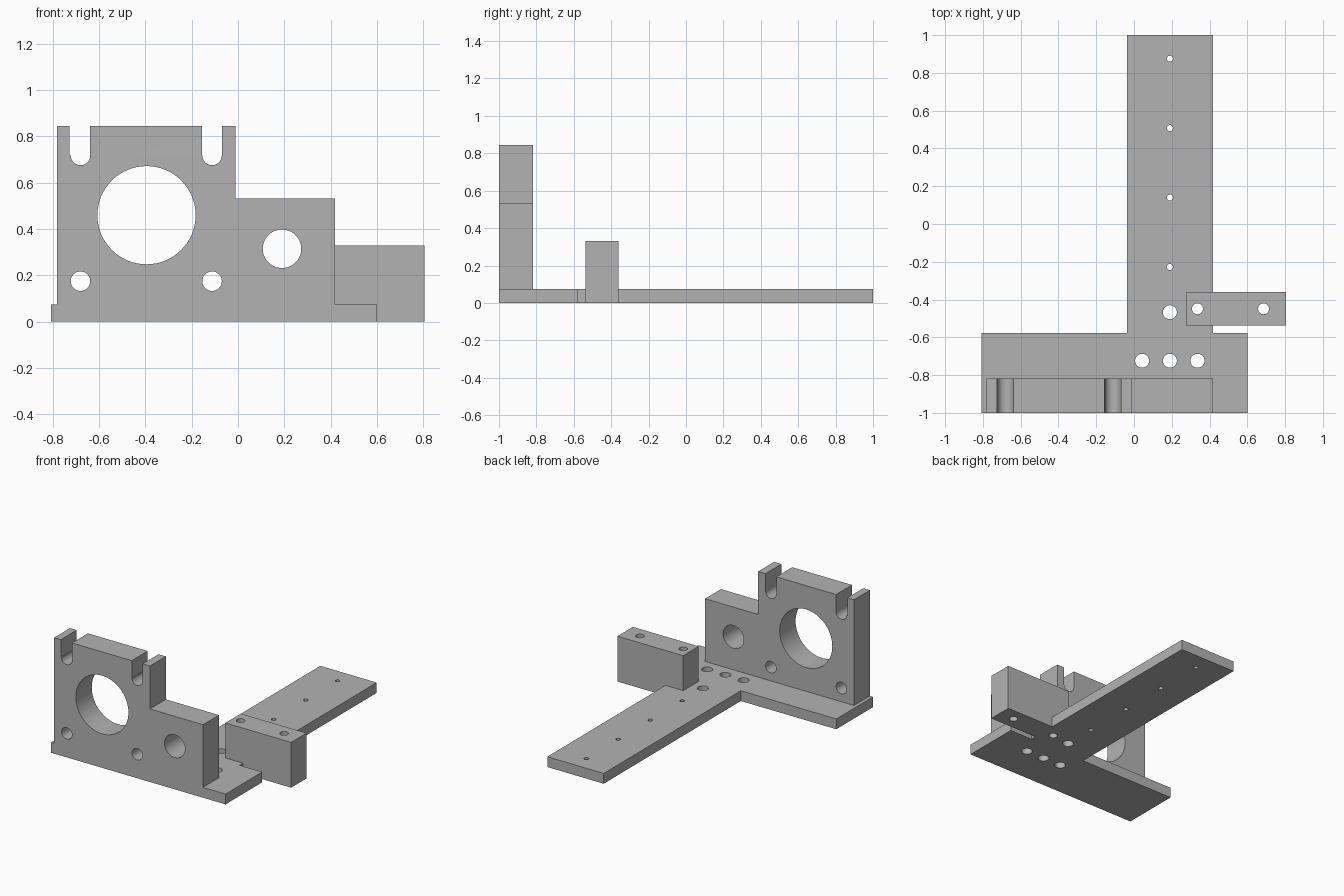
import bpy, bmesh, math
from mathutils import Matrix

cube = bpy.data.objects.get("Cube")
if cube:
    bpy.data.objects.remove(cube, do_unlink=True)

grey = bpy.data.materials.new("machined_grey")
grey.use_nodes = True
grey.diffuse_color = (0.45, 0.45, 0.45, 1)
grey.node_tree.nodes["Principled BSDF"].inputs["Base Color"].default_value = (0.45, 0.45, 0.45, 1)


def arc(cx, cy, r, start, end, steps):
    return [(cx + r * math.cos(start + (end - start) * i / steps),
             cy + r * math.sin(start + (end - start) * i / steps)) for i in range(steps + 1)]


def circle(cx, cy, r):
    return arc(cx, cy, r, 0, 2 * math.pi, 64)[:-1]


def drilled_slab(name, outline, holes, thickness, matrix):
    """Extrude an outline with round holes, then place it."""
    curve = bpy.data.curves.new(name, "CURVE")
    curve.dimensions = "2D"
    curve.fill_mode = "BOTH"
    curve.extrude = thickness / 2
    for loop in [outline] + [circle(*h) for h in holes]:
        spline = curve.splines.new("POLY")
        spline.points.add(len(loop) - 1)
        for point, (x, y) in zip(spline.points, loop):
            point.co = (x, y, 0, 1)
        spline.use_cyclic_u = True
    temp = bpy.data.objects.new(name + "_profile", curve)
    bpy.context.collection.objects.link(temp)
    bpy.context.view_layer.update()
    mesh = bpy.data.meshes.new_from_object(
        temp.evaluated_get(bpy.context.evaluated_depsgraph_get()))
    bpy.data.objects.remove(temp, do_unlink=True)
    bpy.data.curves.remove(curve)

    bm = bmesh.new()
    bm.from_mesh(mesh)
    bmesh.ops.remove_doubles(bm, verts=bm.verts, dist=0.0001)
    bmesh.ops.transform(bm, matrix=matrix, verts=bm.verts)
    bmesh.ops.recalc_face_normals(bm, faces=bm.faces)
    bm.to_mesh(mesh)
    bm.free()
    mesh.name = name
    mesh.materials.clear()
    mesh.materials.append(grey)
    obj = bpy.data.objects.new(name, mesh)
    bpy.context.collection.objects.link(obj)
    bpy.ops.object.select_all(action="DESELECT")
    obj.select_set(True)
    bpy.context.view_layer.objects.active = obj
    bpy.ops.object.shade_smooth_by_angle(angle=math.radians(30))
    return obj


base_top = 0.075
block_x, block_y = (0.275, 0.805), (-0.538, -0.36)

# T-shaped base plate, notched where the side block sits
base_outline = [(-0.807, -1), (0.6, -1), (0.6, -0.578), (0.418, -0.578),
                (0.418, block_y[0]), (block_x[0], block_y[0]),
                (block_x[0], block_y[1]), (0.418, block_y[1]),
                (0.418, 1), (-0.037, 1), (-0.037, -0.578), (-0.807, -0.578)]
base_holes = [(0.19, 0.875 - 0.3675 * i, 0.016) for i in range(4)]
base_holes += [(x, -0.724, 0.037) for x in (0.043, 0.19, 0.336)] + [(0.19, -0.467, 0.037)]
drilled_slab("base_plate", base_outline, base_holes, base_top,
             Matrix.Translation((0, 0, base_top / 2)))

# Upright motor mount with two open slots in its top edge
top = 0.845


def slot(left, right, centre):
    return [(left, top), (left, 0.718)] + arc(centre, 0.718, 0.042, math.pi, 2 * math.pi, 24) \
        + [(right, top)]


mount_outline = [(-0.782, base_top), (-0.782, top)] + slot(-0.728, -0.638, -0.68) \
    + slot(-0.156, -0.069, -0.112) \
    + [(-0.01, top), (-0.01, 0.532), (0.418, 0.532), (0.418, base_top)]
mount_holes = [(-0.395, 0.46, 0.212), (0.19, 0.315, 0.083),
               (-0.68, 0.175, 0.042), (-0.112, 0.175, 0.042)]
drilled_slab("upright_mount", mount_outline, mount_holes, 0.183,
             Matrix.Translation((0, -0.9085, 0)) @ Matrix.Rotation(math.pi / 2, 4, "X"))

# Side block with two vertical through holes
block_outline = [(block_x[0], block_y[0]), (block_x[1], block_y[0]),
                 (block_x[1], block_y[1]), (block_x[0], block_y[1])]
drilled_slab("side_block", block_outline, [(x, -0.449, 0.029) for x in (0.336, 0.686)], 0.33,
             Matrix.Translation((0, 0, 0.165)))
